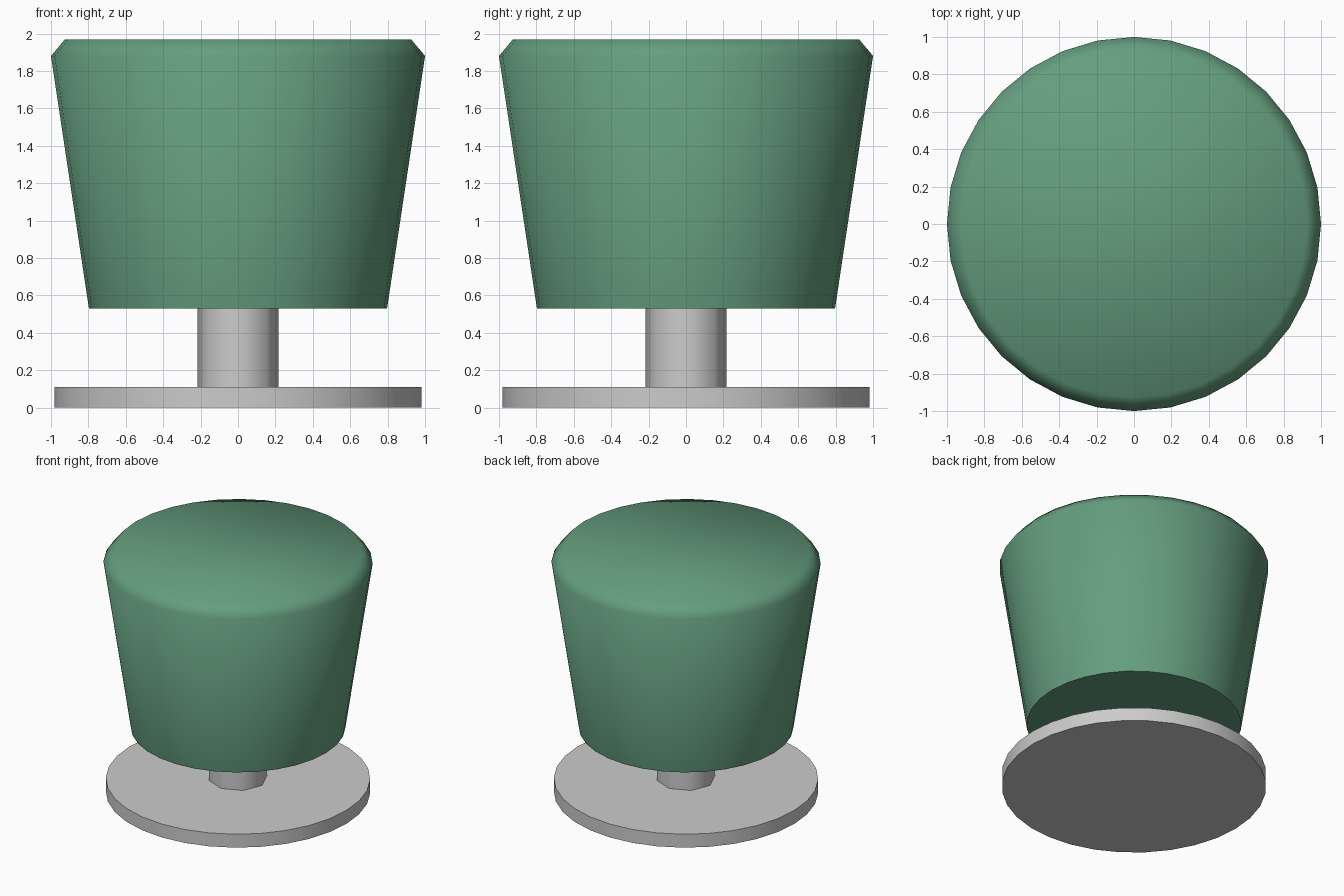
import bpy, bmesh
from math import pi, cos, sin, radians

if "Cube" in bpy.data.objects:
    bpy.data.objects.remove(bpy.data.objects["Cube"])


def turned(name, profile, sides, color=None):
    """Closed solid of revolution from (radius, z) rings, capped at both ends."""
    bm = bmesh.new()
    rings = [[bm.verts.new((r * cos(2 * pi * i / sides), r * sin(2 * pi * i / sides), z))
              for i in range(sides)] for r, z in profile]
    bm.faces.new(rings[0][::-1])
    bm.faces.new(rings[-1])
    for low, high in zip(rings, rings[1:]):
        for i in range(sides):
            j = (i + 1) % sides
            bm.faces.new((low[i], low[j], high[j], high[i]))
    mesh = bpy.data.meshes.new(name)
    bm.to_mesh(mesh)
    bm.free()
    obj = bpy.data.objects.new(name, mesh)
    bpy.context.collection.objects.link(obj)
    if color:
        mat = bpy.data.materials.new(name + "_material")
        mat.diffuse_color = color
        mat.use_nodes = True
        mat.node_tree.nodes["Principled BSDF"].inputs["Base Color"].default_value = mat.diffuse_color
        mesh.materials.append(mat)
    # Smooth sides and top chamfer, sharp lower rims
    bpy.ops.object.select_all(action='DESELECT')
    obj.select_set(True)
    bpy.context.view_layer.objects.active = obj
    bpy.ops.object.shade_smooth_by_angle(angle=radians(60))
    return obj


# Mounting plate
turned("base_plate", [(0.982, 0), (0.982, 0.11)], 32)
# Eight-sided stem
turned("stem", [(0.217, 0.11), (0.217, 0.53)], 8)
# Tapered knob with chamfered top rim
turned("knob", [(0.797, 0.53), (1.0, 1.88), (0.927, 1.967)], 32, (0.13, 0.34, 0.21, 1))
